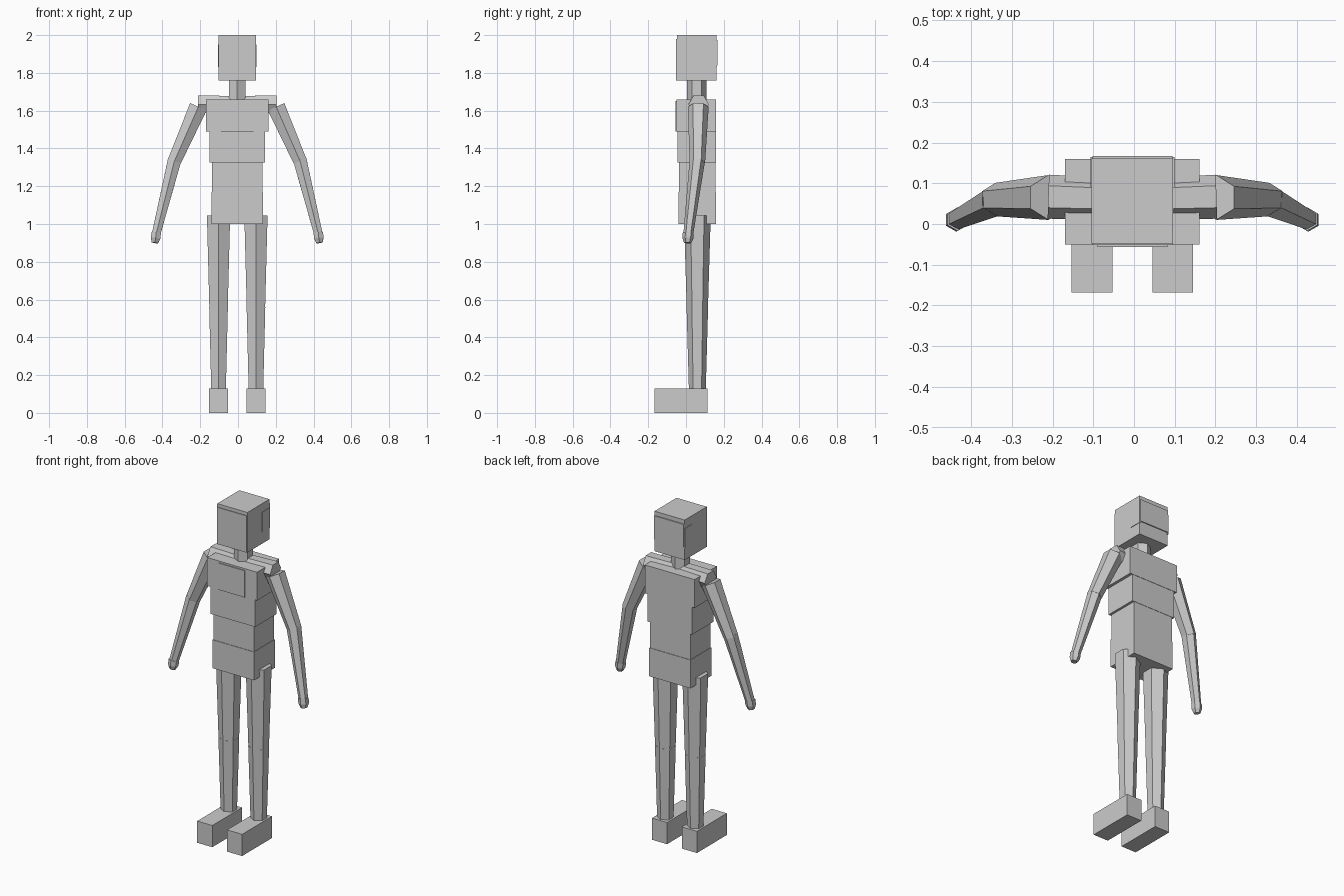
import bpy, bmesh, math
from mathutils import Vector

old = bpy.data.objects.get("Cube")
if old:
    bpy.data.objects.remove(old, do_unlink=True)

GREY = (0.6, 0.6, 0.6, 1)
mat = bpy.data.materials.new("plain_grey")
mat.use_nodes = True
mat.diffuse_color = GREY
mat.node_tree.nodes["Principled BSDF"].inputs["Base Color"].default_value = GREY

CX = -0.004  # mid line of the figure


def finish(name, bm):
    bmesh.ops.recalc_face_normals(bm, faces=bm.faces)
    mesh = bpy.data.meshes.new(name)
    bm.to_mesh(mesh)
    bm.free()
    mesh.materials.append(mat)
    obj = bpy.data.objects.new(name, mesh)
    bpy.context.collection.objects.link(obj)


def box(name, x, half, y0, y1, z0, z1):
    bm = bmesh.new()
    bmesh.ops.create_cube(bm, size=1)
    size = Vector((2 * half, y1 - y0, z1 - z0))
    mid = Vector((CX + x, (y0 + y1) / 2, (z0 + z1) / 2))
    for v in bm.verts:
        v.co = v.co * size + mid
    finish(name, bm)


def limb(name, stations):
    """Six-sided tapered bar through (point, radius) stations, ridges facing front and back."""
    bm = bmesh.new()
    pts = [Vector(p) + Vector((CX, 0, 0)) for p, r in stations]
    rings = []
    for i, (p, r) in enumerate(stations):
        d = (pts[min(i + 1, len(pts) - 1)] - pts[max(i - 1, 0)]).normalized()
        side = d.cross(Vector((0, 1, 0))).normalized()
        front = side.cross(d)
        rings.append([bm.verts.new(pts[i] + r * (front * math.cos(a) + side * math.sin(a)))
                      for a in (k * math.pi / 3 for k in range(6))])
    for a, b in zip(rings, rings[1:]):
        for k in range(6):
            n = (k + 1) % 6
            bm.faces.new((a[k], a[n], b[n], b[k]))
    bm.faces.new(rings[0])
    bm.faces.new(rings[-1])
    finish(name, bm)


# Head and its thin overlapping slabs
box("head", 0, 0.1, -0.048, 0.161, 1.76, 2.0)
box("face", 0, 0.098, -0.052, 0, 1.76, 1.98)
box("back_of_head", 0, 0.098, 0.1, 0.167, 1.84, 1.975)
limb("neck", [((0, 0.057, 1.62), 0.052), ((0, 0.057, 1.8), 0.05)])

# Stacked torso
box("chest", 0, 0.165, -0.05, 0.16, 1.49, 1.66)
box("chest_plate", 0, 0.086, -0.056, 0, 1.49, 1.65)
box("waist", 0, 0.148, -0.044, 0.158, 1.325, 1.49)
box("belly", 0, 0.134, -0.036, 0.156, 1.17, 1.325)
box("pelvis", 0, 0.137, -0.039, 0.159, 1.0, 1.17)

# Paired parts
for name, s in (("left", 1), ("right", -1)):
    box(name + "_ear", s * 0.098, 0.005, 0.09, 0.164, 1.83, 1.95)
    limb(name + "_collar", [((0, 0.06, 1.635), 0.05), ((s * 0.206, 0.067, 1.633), 0.054)])
    limb(name + "_upper_arm", [((s * 0.206, 0.065, 1.62), 0.055), ((s * 0.336, 0.06, 1.325), 0.041)])
    limb(name + "_forearm", [((s * 0.332, 0.06, 1.338), 0.041), ((s * 0.43, 0.012, 0.945), 0.026)])
    limb(name + "_hand", [((s * 0.429, 0.012, 0.955), 0.029), ((s * 0.432, 0.01, 0.925), 0.029),
                          ((s * 0.436, 0.008, 0.9), 0.019)])
    limb(name + "_thigh", [((s * 0.099, 0.06, 1.045), 0.071), ((s * 0.099, 0.06, 0.55), 0.056)])
    limb(name + "_shin", [((s * 0.099, 0.06, 0.56), 0.057), ((s * 0.099, 0.06, 0.1), 0.044)])
    box(name + "_foot", s * 0.099, 0.05, -0.168, 0.115, 0, 0.13)
